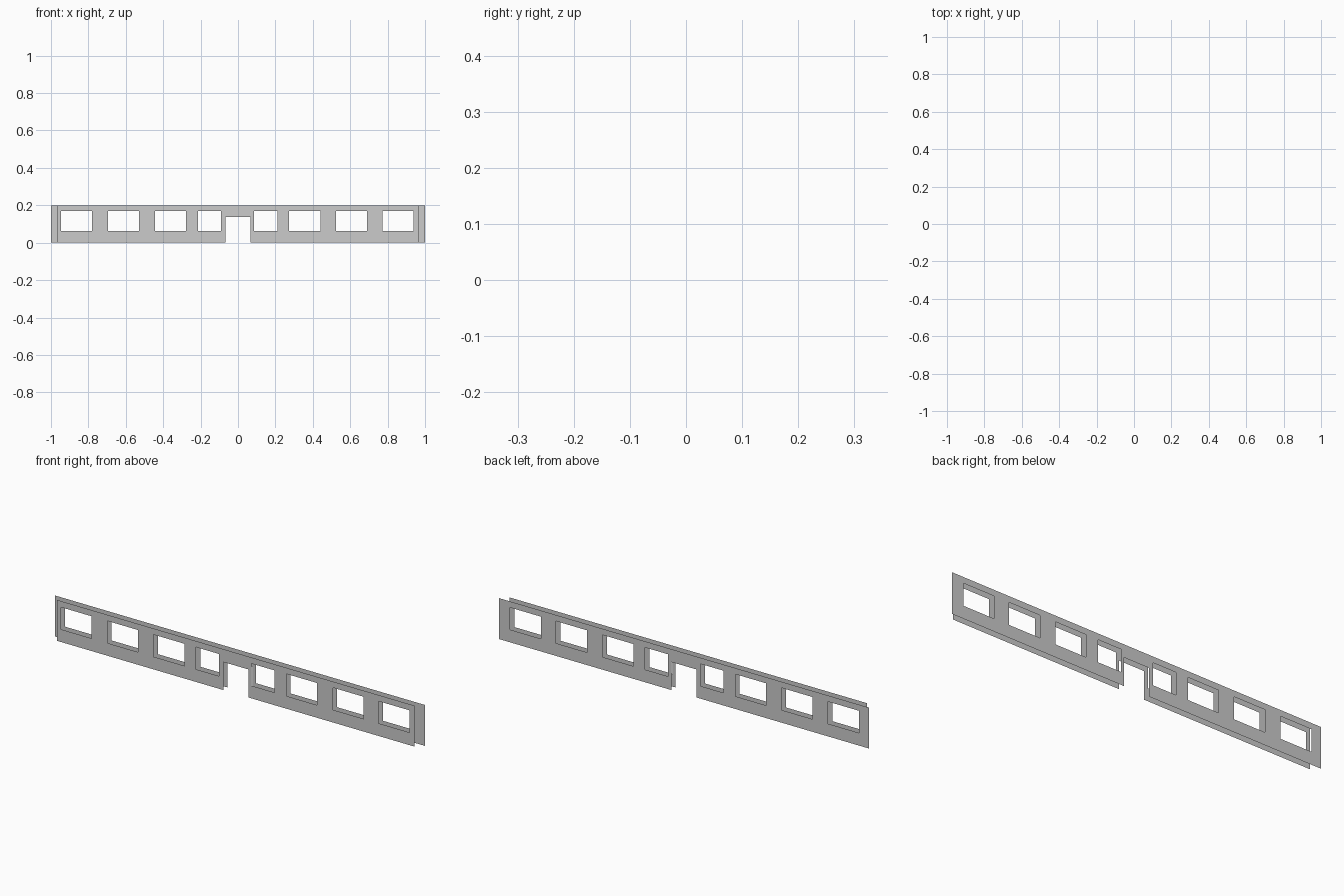
import bpy, bmesh

if "Cube" in bpy.data.objects:
    bpy.data.objects.remove(bpy.data.objects["Cube"])

HEIGHT = 0.2
GAP = 0.033          # distance between the two wall skins
SILL, HEAD = 0.062, 0.17
DOOR_HALF, DOOR_TOP = 0.067, 0.137

# openings as (x0, x1, z0, z1): eight windows and a doorway
windows = [(-0.947, 0.167), (-0.695, 0.167), (-0.445, 0.167), (-0.215, 0.125),
           (0.085, 0.125), (0.273, 0.167), (0.524, 0.167), (0.772, 0.167)]
openings = [(x, x + w, SILL, HEAD) for x, w in windows]
openings.append((-DOOR_HALF, DOOR_HALF, 0.0, DOOR_TOP))


def wall_skin(name, half, y, facing):
    """Flat sheet of panels split at the openings, leaving the openings empty."""
    bm = bmesh.new()
    xs = sorted({-half, half, *(v for o in openings for v in o[:2])})
    for x0, x1 in zip(xs, xs[1:]):
        cx = (x0 + x1) / 2
        hole = next((o for o in openings if o[0] < cx < o[1]), None)
        spans = [(0, hole[2]), (hole[3], HEIGHT)] if hole else [(0, HEIGHT)]
        for z0, z1 in spans:
            if z1 - z0 < 1e-5:
                continue
            loop = [(x0, y, z0), (x1, y, z0), (x1, y, z1), (x0, y, z1)]
            if facing > 0:
                loop.reverse()
            bm.faces.new([bm.verts.new(p) for p in loop])
    bmesh.ops.remove_doubles(bm, verts=bm.verts, dist=1e-5)
    mesh = bpy.data.meshes.new(name)
    bm.to_mesh(mesh)
    bm.free()
    obj = bpy.data.objects.new(name, mesh)
    bpy.context.collection.objects.link(obj)
    return obj


# inner skin is shorter by one wall thickness at each corner
wall_skin("front_wall_skin", 1.0 - GAP, -GAP / 2, -1)
wall_skin("back_wall_skin", 1.0, GAP / 2, 1)
